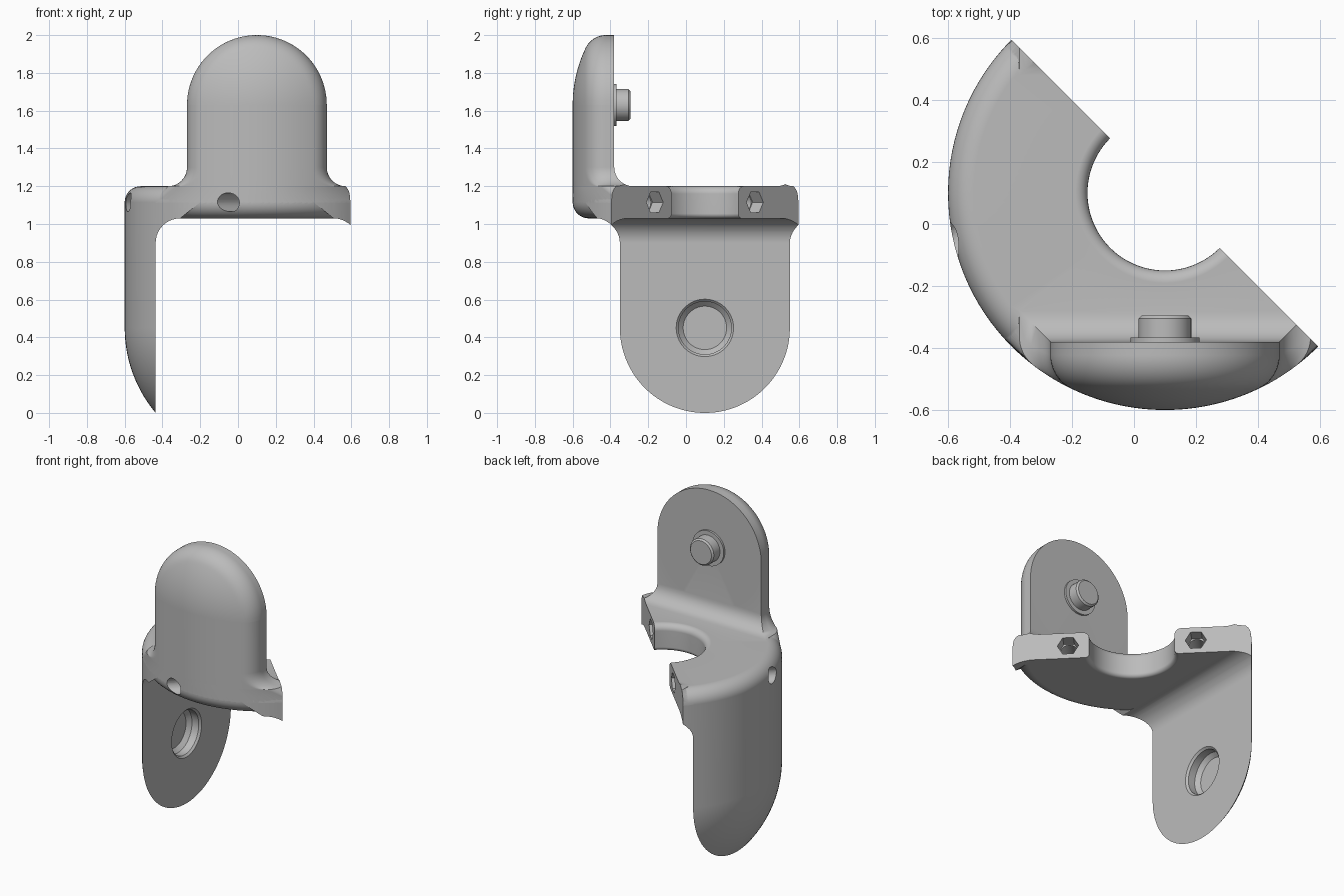
import bpy, bmesh
from math import sin, cos, pi, atan2, sqrt, radians
from mathutils import Matrix, Vector

if "Cube" in bpy.data.objects:
    bpy.data.objects.remove(bpy.data.objects["Cube"])

grey = bpy.data.materials.new("plain_grey")
grey.use_nodes = True
COLOUR = (0.5, 0.5, 0.5, 1)
grey.diffuse_color = COLOUR
grey.node_tree.nodes["Principled BSDF"].inputs["Base Color"].default_value = COLOUR

# Main sizes, measured from the ring axis
R = 0.7            # outer radius
MID = 1.115        # mid height of the ring
FRONT = -0.48      # inner face of the upper lobe
SIDE = -0.536      # inner face of the lower lobe
UP_Z, LOW_Z = 1.63, 0.45


def arc(cx, cy, r, a0, a1, n=10):
    steps = [radians(a0 + (a1 - a0) * i / n) for i in range(n + 1)]
    return [(cx + r * cos(a), cy + r * sin(a)) for a in steps]


def skin(name, rings, cyclic=False):
    """Bridge equal point loops into a closed solid."""
    bm = bmesh.new()
    loops = [[bm.verts.new(p) for p in ring] for ring in rings]
    for a, b in zip(loops, loops[1:] + (loops[:1] if cyclic else [])):
        for i in range(len(a)):
            j = (i + 1) % len(a)
            bm.faces.new((a[i], a[j], b[j], b[i]))
    if not cyclic:
        bm.faces.new(loops[0])
        bm.faces.new(loops[-1])
    bmesh.ops.remove_doubles(bm, verts=bm.verts, dist=1e-5)
    for e in [e for e in bm.edges if not e.link_faces]:
        bm.edges.remove(e)
    bmesh.ops.recalc_face_normals(bm, faces=bm.faces)
    me = bpy.data.meshes.new(name)
    bm.to_mesh(me)
    bm.free()
    me.materials.append(grey)
    ob = bpy.data.objects.new(name, me)
    bpy.context.collection.objects.link(ob)
    return ob


def lathe(name, profile, steps=128, at=(0, 0, 0), axis=(0, 0, 1)):
    """Revolve (radius, height) points about an axis."""
    turn = Matrix() if axis == (0, 0, 1) else Vector(axis).to_track_quat('Z', 'Y').to_matrix().to_4x4()
    m = Matrix.Translation(at) @ turn
    angles = [2 * pi * i / steps for i in range(steps)]
    return skin(name, [[m @ Vector((r * cos(a), r * sin(a), h)) for r, h in profile]
                       for a in angles], True)


def combine(ob, other, how):
    """Apply a boolean and discard the second solid."""
    mod = ob.modifiers.new("join", 'BOOLEAN')
    mod.operation, mod.solver, mod.object = how, 'EXACT', other
    dg = bpy.context.evaluated_depsgraph_get()
    me = bpy.data.meshes.new_from_object(ob.evaluated_get(dg))
    ob.modifiers.clear()
    ob.data = me
    bpy.data.objects.remove(other)


def half_section(w, back, c=0.12):
    """Half of a lobe's plan: straight side, rounded corner, outer arc."""
    u = w - c
    v = -sqrt((R - c) ** 2 - u ** 2)
    a = atan2(v, u) * 180 / pi
    return [(w, back)] + arc(u, v, c, 0, a) + arc(0, 0, R, a, -90, 24)[1:]


# Ring with rounded rims
ring = (arc(0.615, MID, 0.085, 0, 90) + arc(0.29, 1.16, 0.04, 90, 180, 6)
        + arc(0.275, 1.055, 0.025, 180, 270, 6) + arc(0.615, MID, 0.085, 270, 360))
body = lathe("hinge_body", ring)

# Upper lobes: straight stem flaring into the ring
levels = [(MID, 0.56, 0.18)]
for off, z in reversed(arc(0.1, 1.3, 0.1, 180, 270, 8)):
    levels.append((z, 0.37 + off, off))
levels.append((UP_Z, 0.37, 0))
for turn in (1, -1):
    rings = []
    for z, w, off in levels:
        half = half_section(w, FRONT + off)
        full = half + [(-x, y) for x, y in reversed(half[:-1])]
        rings.append([(x * turn, y * turn, z) for x, y in full])
    combine(body, skin("upper_stem", rings), 'UNION')

# Rounded top of the upper lobe
dome = [(0, FRONT)] + half_section(0.37, FRONT)
combine(body, lathe("upper_dome", dome, 96, (0, 0, UP_Z), (0, 1, 0)), 'UNION')

# Lower lobes: round-ended drum trimmed to a filleted inner face
trim = ([(-1, -0.4), (SIDE, -0.4)] + arc(SIDE + 0.13, 0.9, 0.13, 180, 90)
        + [(-0.3, MID), (-0.3, 1.3), (-1, 1.3)])
drum = [(0, MID), (R, MID)] + arc(0, LOW_Z, R, 0, -90, 32)
for turn in (1, -1):
    lobe = lathe("lower_lobe", drum)
    block = skin("lobe_trim", [[(x * turn, y, z) for x, z in trim] for y in (-1, 1)])
    combine(lobe, block, 'INTERSECT')
    combine(body, lobe, 'UNION')

# Keep only the half on one side of the diagonal split
far_half = [(-2, 2), (2, -2), (4, 0), (0, 4)]
combine(body, skin("split", [[(x, y, z) for x, y in far_half] for z in (-1, 3)]), 'DIFFERENCE')

# Bolt holes with hexagonal nut pockets in the split faces
for s in (-0.265, 0.265):
    for r, depth, sides in ((0.05, 1, 32), (0.0625, 0.08, 6)):
        plug = [(0, -depth), (r, -depth), (r, 0.1), (0, 0.1)]
        combine(body, lathe("bolt_cut", plug, sides, (s, -s, MID), (1, 1, 0)), 'DIFFERENCE')

# Round socket in the lower lobe
socket = [(0, -0.085), (0.115, -0.085), (0.14, -0.06), (0.14, -0.012),
          (0.152, 0), (0.152, 0.05), (0, 0.05)]
combine(body, lathe("socket_cut", socket, 64, (SIDE, 0, LOW_Z), (1, 0, 0)), 'DIFFERENCE')

# Collared pin on the upper lobe
pin = lathe("hinge_pin", [(0, -0.02), (0.112, -0.02), (0.112, 0.013), (0.085, 0.013),
                          (0.085, 0.075), (0.075, 0.085), (0, 0.085)],
            64, (0, FRONT, UP_Z), (0, 1, 0))

# Place and shade
bpy.ops.object.select_all(action='DESELECT')
for ob in (body, pin):
    ob.data.transform(Matrix.Translation((0.1, 0.1, 0)))
    ob.select_set(True)
bpy.context.view_layer.objects.active = body
bpy.ops.object.shade_smooth_by_angle(angle=radians(30))
for ob in (body, pin):
    ob.modifiers.new("even_shading", 'WEIGHTED_NORMAL').keep_sharp = True
